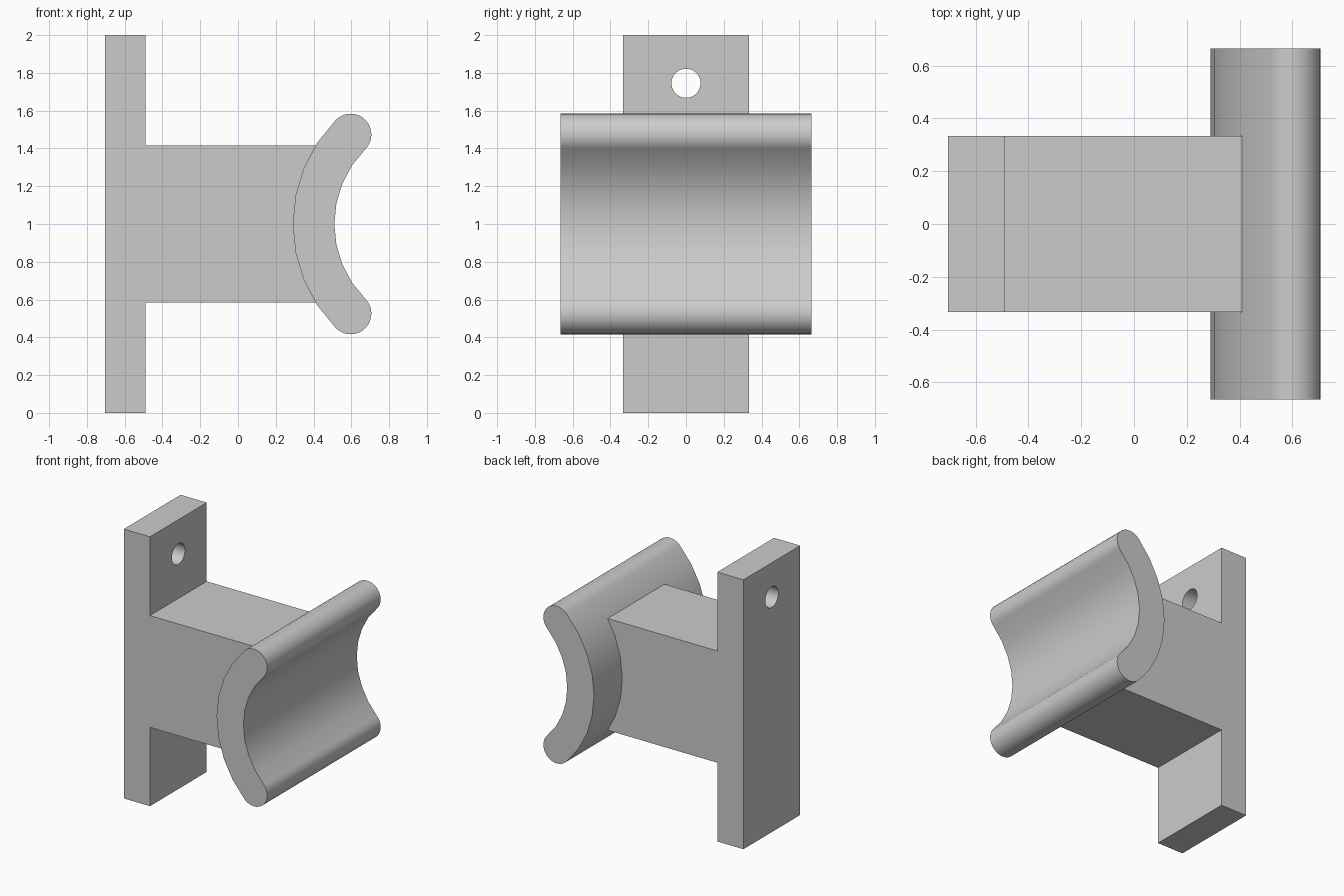
import bpy
import bmesh
from math import sin, cos, radians
from mathutils import Matrix, Vector

if "Cube" in bpy.data.objects:
    bpy.data.objects.remove(bpy.data.objects["Cube"], do_unlink=True)

grey = bpy.data.materials.new("light grey")
grey.use_nodes = True
colour = (0.6, 0.6, 0.6, 1)
grey.diffuse_color = colour
grey.node_tree.nodes["Principled BSDF"].inputs["Base Color"].default_value = colour


def finish(name, bm):
    bmesh.ops.recalc_face_normals(bm, faces=bm.faces)
    mesh = bpy.data.meshes.new(name)
    bm.to_mesh(mesh)
    bm.free()
    mesh.materials.append(grey)
    obj = bpy.data.objects.new(name, mesh)
    bpy.context.collection.objects.link(obj)
    return obj


def box(name, x0, x1, half_y, z0, z1):
    bm = bmesh.new()
    bmesh.ops.create_cube(bm, size=1)
    bmesh.ops.scale(bm, vec=(x1 - x0, 2 * half_y, z1 - z0), verts=bm.verts)
    bmesh.ops.translate(bm, vec=((x0 + x1) / 2, 0, (z0 + z1) / 2), verts=bm.verts)
    return finish(name, bm)


def shade(obj):
    bpy.ops.object.select_all(action="DESELECT")
    obj.select_set(True)
    bpy.context.view_layer.objects.active = obj
    bpy.ops.object.shade_smooth_by_angle(angle=radians(30))


def arc(cx, cz, radius, start, end, steps):
    angles = [radians(start + (end - start) * i / steps) for i in range(steps + 1)]
    return [(cx + radius * cos(a), cz + radius * sin(a)) for a in angles]


# Wall plate with a screw hole near the top
plate = box("wall_plate", -0.705, -0.49, 0.333, 0, 2)
bm = bmesh.new()
bmesh.ops.create_cone(bm, cap_ends=True, segments=32, radius1=0.077, radius2=0.077, depth=0.6,
                      matrix=Matrix.Translation((-0.6, 0, 1.745)) @ Matrix.Rotation(radians(90), 4, "Y"))
cutter = finish("screw_hole_cutter", bm)
cutter.hide_render = True
cut = plate.modifiers.new("screw hole", "BOOLEAN")
cut.operation = "DIFFERENCE"
cut.solver = "EXACT"
cut.object = cutter
bpy.context.view_layer.objects.active = plate
bpy.ops.object.modifier_apply(modifier=cut.name)
bpy.data.objects.remove(cutter, do_unlink=True)
shade(plate)

# Arm joining the plate to the cradle
box("arm", -0.49, 0.41, 0.333, 0.585, 1.415)

# Cradle: curved band with rounded lips, extruded along y
centre_x, middle, lip, half_width = 1.07, 0.67, 0.11, 0.665
offset = middle * sin(radians(45))
outline = arc(centre_x, 1, middle + lip, 135, 225, 8)
outline += arc(centre_x - offset, 1 - offset, lip, 225, 405, 16)[1:]
outline += arc(centre_x, 1, middle - lip, 225, 135, 8)[1:]
outline += arc(centre_x - offset, 1 + offset, lip, -45, 135, 16)[1:-1]

bm = bmesh.new()
face = bm.faces.new([bm.verts.new((x, -half_width, z)) for x, z in outline])
side = bmesh.ops.extrude_face_region(bm, geom=[face])["geom"]
bmesh.ops.translate(bm, vec=Vector((0, 2 * half_width, 0)),
                    verts=[v for v in side if isinstance(v, bmesh.types.BMVert)])
shade(finish("cradle", bm))
